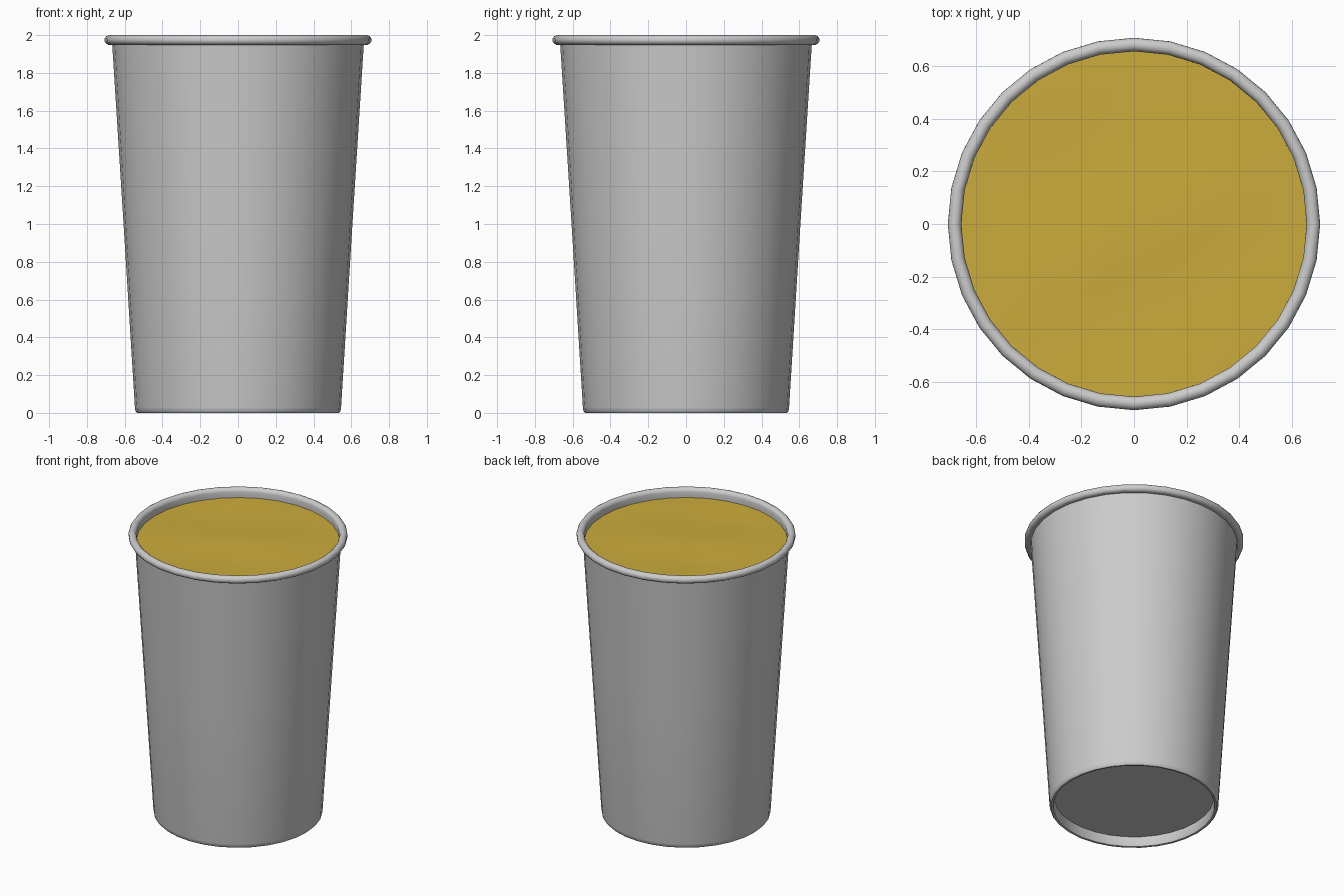
import bpy, bmesh, math

if "Cube" in bpy.data.objects:
    bpy.data.objects.remove(bpy.data.objects["Cube"])

SIDES = 32

def material(name, rgb):
    m = bpy.data.materials.new(name)
    m.diffuse_color = (*rgb, 1)
    m.use_nodes = True
    m.node_tree.nodes["Principled BSDF"].inputs["Base Color"].default_value = m.diffuse_color
    return m

def finish(name, bm, mat, angle):
    bmesh.ops.recalc_face_normals(bm, faces=bm.faces)
    me = bpy.data.meshes.new(name)
    bm.to_mesh(me)
    bm.free()
    me.materials.append(mat)
    ob = bpy.data.objects.new(name, me)
    bpy.context.collection.objects.link(ob)
    bpy.ops.object.select_all(action='DESELECT')
    ob.select_set(True)
    bpy.context.view_layer.objects.active = ob
    bpy.ops.object.shade_smooth_by_angle(angle=math.radians(angle))
    return ob

def lathe(bm, profile, height=lambda x, y, z: z):
    """Spin (radius, z) points round z; radius 0 becomes a pole."""
    rings = []
    for r, z in profile:
        n = SIDES if r else 1
        pts = [(r * math.cos(2 * math.pi * i / SIDES), r * math.sin(2 * math.pi * i / SIDES))
               for i in range(n)]
        rings.append([bm.verts.new((x, y, height(x, y, z))) for x, y in pts])
    for a, b in zip(rings, rings[1:]):
        for i in range(SIDES):
            j = (i + 1) % SIDES
            face = [a[i % len(a)], a[j % len(a)], b[j % len(b)], b[i % len(b)]]
            bm.faces.new(list(dict.fromkeys(face)))

grey = material("cup grey", (0.6, 0.6, 0.6))
gold = material("drink gold", (0.6, 0.41, 0.045))

# Cup: recessed base, foot ring, tapered wall, rolled rim, inner wall and floor
rim = [(0.681 + 0.026 * math.cos(a), 1.974 + 0.026 * math.sin(a))
       for a in (math.radians(-110 + 32 * k) for k in range(10))]
profile = ([(0, 0.07), (0.3, 0.07), (0.515, 0.07), (0.517, 0.01), (0.522, 0.002), (0.535, 0),
            (0.543, 0.008), (0.546, 0.03), (0.606, 1.0), (0.666, 1.95)]
           + rim + [(0.656, 1.95), (0.53, 0.1), (0, 0.09)])
bm = bmesh.new()
lathe(bm, profile)
finish("cup", bm, grey, 40)

# Drink: gently rippled surface just under the rim
def ripple(x, y, z):
    fade = 1 - (math.hypot(x, y) / 0.67) ** 4
    return z + 0.004 * fade * (math.sin(7 * x + 3 * y) + math.cos(8 * y - 4 * x))

bm = bmesh.new()
lathe(bm, [(0.656, 1.935), (0.6, 1.935), (0.5, 1.935), (0.4, 1.935),
           (0.3, 1.935), (0.2, 1.935), (0.1, 1.935), (0, 1.935)], ripple)
for f in bm.faces:
    f.normal_update()
drink = finish("drink", bm, gold, 60)
if drink.data.polygons[0].normal.z < 0:
    drink.data.flip_normals()
